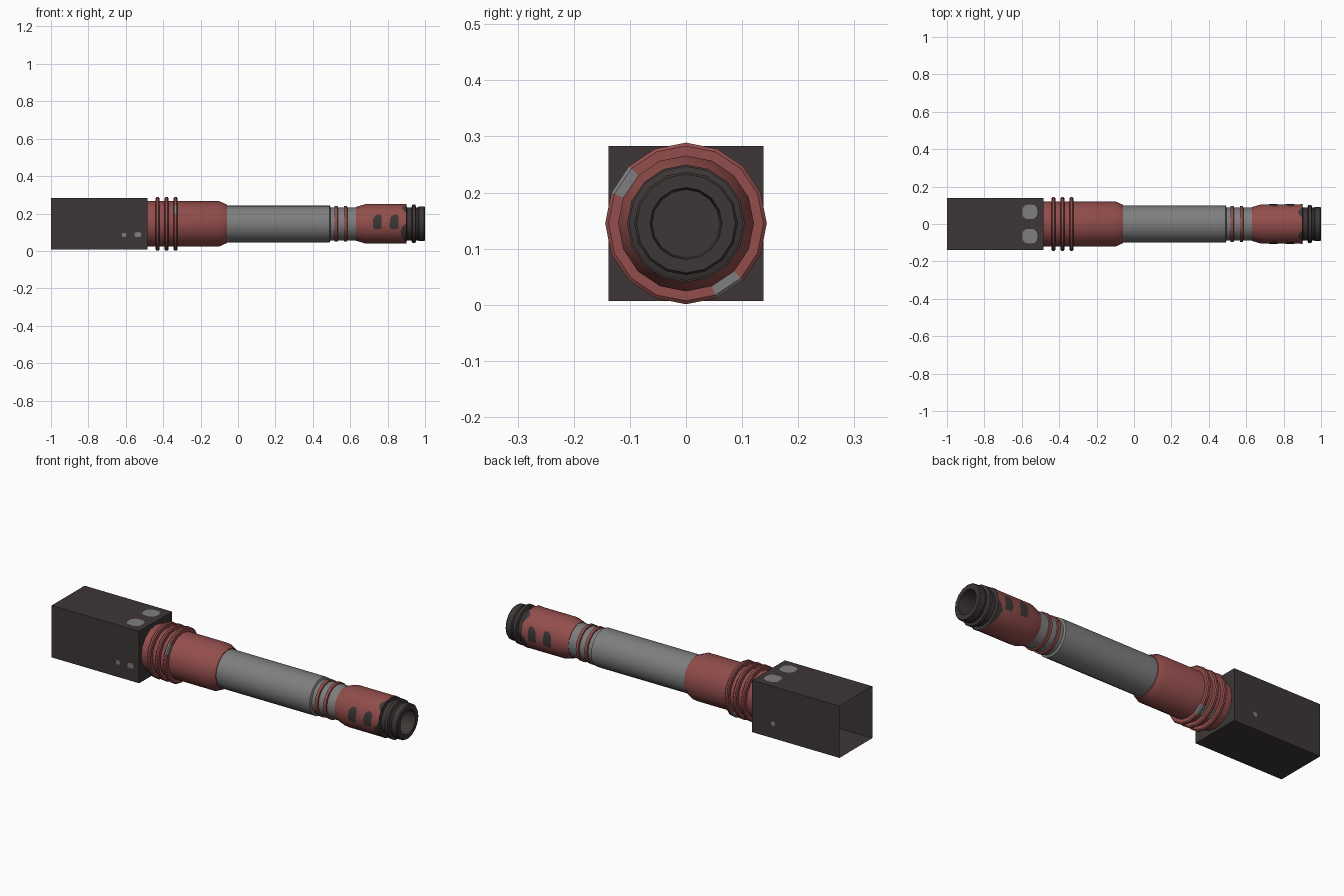
import bpy, bmesh, math
from mathutils import Vector

if "Cube" in bpy.data.objects:
    bpy.data.objects.remove(bpy.data.objects["Cube"])

AXIS_Z = 0.145
SIDES = 16
STEP = 2 * math.pi / SIDES


def material(name, rgb):
    m = bpy.data.materials.new(name)
    m.diffuse_color = (*rgb, 1)
    m.use_nodes = True
    m.node_tree.nodes["Principled BSDF"].inputs["Base Color"].default_value = m.diffuse_color
    return m


DARK = material("charcoal", (0.047, 0.038, 0.037))
RED = material("worn red", (0.29, 0.076, 0.072))
GREY = material("steel grey", (0.21, 0.21, 0.21))


def finish(name, bm, mats, smooth=True, recalc=True):
    if recalc:
        bmesh.ops.recalc_face_normals(bm, faces=bm.faces)
    me = bpy.data.meshes.new(name)
    bm.to_mesh(me)
    bm.free()
    for m in mats:
        me.materials.append(m)
    ob = bpy.data.objects.new(name, me)
    bpy.context.collection.objects.link(ob)
    if smooth:
        bpy.ops.object.select_all(action='DESELECT')
        ob.select_set(True)
        bpy.context.view_layer.objects.active = ob
        bpy.ops.object.shade_smooth_by_angle(angle=math.radians(24))
    return ob


def on_axis(x, r, a):
    return Vector((x, r * math.cos(a), AXIS_Z + r * math.sin(a)))


def lathe(name, profile, mats, closed=False, cap=False, grey_sectors=()):
    """Turn (x, radius) points around the barrel axis."""
    bm = bmesh.new()
    rings = [[bm.verts.new(on_axis(x, r, i * STEP)) for i in range(SIDES)] for x, r in profile]
    pairs = list(zip(rings, rings[1:]))
    if closed:
        pairs.append((rings[-1], rings[0]))
    for a, b in pairs:
        for i in range(SIDES):
            j = (i + 1) % SIDES
            f = bm.faces.new((a[i], b[i], b[j], a[j]))
            if i in grey_sectors:
                f.material_index = 1
    if cap:
        bm.faces.new(rings[-1])
    return finish(name, bm, mats)


def facet_radius(r, a):
    """Radius of the many-sided tube at angle a."""
    return r * math.cos(STEP / 2) / math.cos(a % STEP - STEP / 2)


def patch(name, mat, r, rows):
    """Thin painted patch that hugs the tube; rows are (degrees, x0, x1)."""
    bm = bmesh.new()
    strip = []
    for deg, x0, x1 in rows:
        a = math.radians(deg)
        rr = facet_radius(r, a) + 0.0015
        strip.append([bm.verts.new(on_axis(x, rr, a)) for x in (x0, x1)])
    for a, b in zip(strip, strip[1:]):
        bm.faces.new((a[0], a[1], b[1], b[0]))
    return finish(name, bm, [mat], recalc=False)


def spot(name, centre, u, v, ru, rv):
    """Small flat worn spot spanned by directions u and v."""
    bm = bmesh.new()
    u, v, c = Vector(u), Vector(v), Vector(centre)
    pts = []
    for i in range(12):
        a = i * math.tau / 12
        k = 0.9 + 0.2 * (abs(math.cos(a) * math.sin(a)))
        pts.append(bm.verts.new(c + u * ru * k * math.cos(a) + v * rv * k * math.sin(a)))
    bm.faces.new(pts)
    return finish(name, bm, [GREY], False, False)


# square housing, open at the rear
H = 0.138
bm = bmesh.new()
bmesh.ops.create_cube(bm, size=1)
for v in bm.verts:
    v.co = Vector((-1.0 if v.co.x < 0 else -0.485, v.co.y * 2 * H, AXIS_Z + v.co.z * 2 * H))
bm.normal_update()
bmesh.ops.delete(bm, geom=[f for f in bm.faces if f.normal.x < -0.9], context='FACES')
finish("housing", bm, [DARK], False, False)

# worn spots on the housing
for side, s in (("left", 1), ("right", -1)):
    spot("top_spot_" + side, (-0.557, s * 0.065, AXIS_Z + H + 0.001), (1, 0, 0), (0, 1, 0), 0.045, 0.043)
    spot("rear_fleck_" + side, (-0.61, s * (H + 0.001), 0.085), (s, 0, 0), (0, 0, -1), 0.013, 0.013)
spot("front_fleck", (-0.535, -H - 0.001, 0.087), (1, 0, 0), (0, 0, 1), 0.02, 0.015)

# red sleeve with taper
lathe("sleeve", [(-0.485, 0.121), (-0.1, 0.121), (-0.06, 0.103), (-0.06, 0.09)], [RED])

# three raised rings on the sleeve, worn in two sectors
for n, x in enumerate((-0.43, -0.382, -0.334)):
    prof = [(x - 0.01, 0.117), (x - 0.01, 0.138), (x - 0.005, 0.144),
            (x + 0.005, 0.144), (x + 0.01, 0.138), (x + 0.01, 0.117)]
    lathe(f"sleeve_ring_{n + 1}", prof, [RED, GREY], True,
          grey_sectors=(6, 13) if n == 2 else ())
patch("sleeve_wear", GREY, 0.121, [(-67, -0.42, -0.34), (-45, -0.42, -0.34)])

# grey barrel with a narrower neck
lathe("barrel", [(-0.07, 0.099), (0.49, 0.099), (0.495, 0.088), (0.64, 0.088)], [GREY])
for n, x in enumerate((0.525, 0.575)):
    prof = [(x - 0.01, 0.085), (x - 0.008, 0.095), (x + 0.008, 0.095), (x + 0.01, 0.085)]
    lathe(f"neck_ring_{n + 1}", prof, [RED], True)

# red muzzle brake
lathe("muzzle_brake", [(0.63, 0.08), (0.63, 0.09), (0.68, 0.105), (0.90, 0.105)], [RED])

# dark muzzle end with bore
lathe("muzzle_tip", [(0.90, 0.105), (0.903, 0.088), (0.927, 0.088), (0.932, 0.102),
                     (0.948, 0.102), (0.953, 0.088), (0.962, 0.088), (0.967, 0.092),
                     (0.995, 0.092), (1.0, 0.088), (1.0, 0.064), (0.70, 0.06)], [DARK], cap=True)

# painted ports and scorched edge on both sides of the brake
def flip(rows):
    return [(180 - d, a, b) for d, a, b in reversed(rows)]

for n, x in enumerate((0.745, 0.835)):
    rows = [(-16, x - 0.018, x + 0.022), (-9, x - 0.024, x + 0.022), (0, x - 0.024, x + 0.022),
            (15, x - 0.022, x + 0.024), (22.5, x - 0.014, x + 0.022), (28, x - 0.002, x + 0.016)]
    patch(f"port_left_{n + 1}", DARK, 0.105, rows)
    patch(f"port_right_{n + 1}", DARK, 0.105, flip(rows))
low = [(-67.5, 0.895, 0.901), (-45, 0.88, 0.901), (-22.5, 0.868, 0.901), (-8, 0.88, 0.901), (0, 0.895, 0.901)]
high = [(36, 0.895, 0.901), (45, 0.882, 0.901), (58, 0.878, 0.901), (67.5, 0.892, 0.901)]
for label, rows in (("low", low), ("high", high)):
    patch(f"scorch_{label}_left", DARK, 0.105, rows)
    patch(f"scorch_{label}_right", DARK, 0.105, flip(rows))
